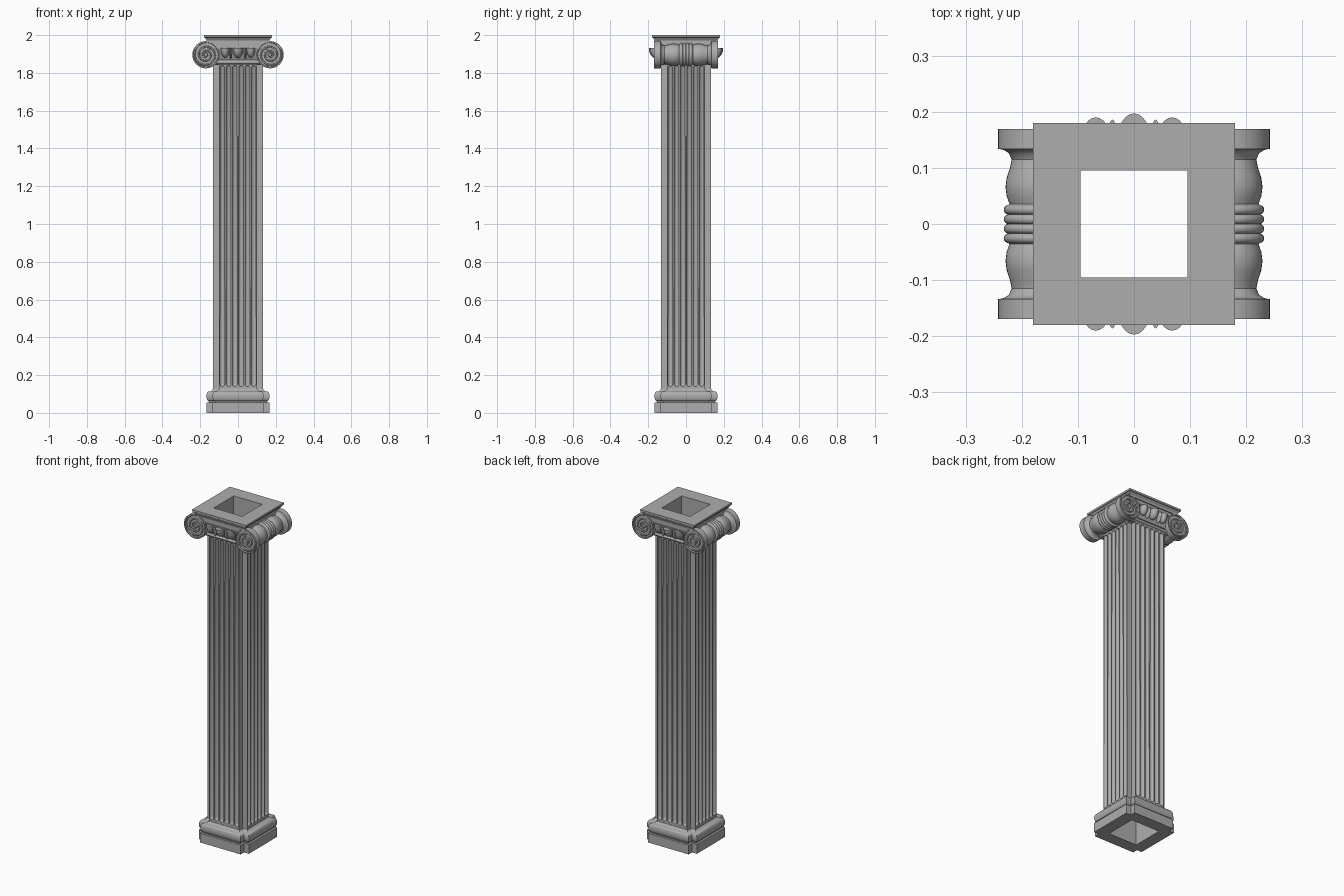
import bpy, bmesh
from math import sin, cos, pi, radians
from mathutils import Matrix, Vector

cube = bpy.data.objects.get("Cube")
if cube:
    bpy.data.objects.remove(cube, do_unlink=True)

# One stone colour for everything
stone = bpy.data.materials.new("grey_stone")
stone.use_nodes = True
stone.diffuse_color = (0.42, 0.42, 0.42, 1)
stone.node_tree.nodes["Principled BSDF"].inputs["Base Color"].default_value = (0.42, 0.42, 0.42, 1)

HOLE = 0.095      # half width of the hollow core
NOTCH = 0.032     # depth of the stepped corners


def smooth(obj):
    bpy.ops.object.select_all(action="DESELECT")
    obj.select_set(True)
    bpy.context.view_layer.objects.active = obj
    bpy.ops.object.shade_smooth_by_angle(angle=radians(35))


def finish(bm, name, shade=True):
    bmesh.ops.recalc_face_normals(bm, faces=bm.faces[:])
    mesh = bpy.data.meshes.new(name)
    bm.to_mesh(mesh)
    bm.free()
    mesh.materials.append(stone)
    obj = bpy.data.objects.new(name, mesh)
    bpy.context.collection.objects.link(obj)
    if shade:
        smooth(obj)
    return obj


def ring(bm, half, z, notched):
    """Square outline, with stepped corners when notched."""
    c = half - NOTCH
    k = c if notched else half
    pts = []
    for q in range(4):
        turn = Matrix.Rotation(q * pi / 2, 3, "Z")
        pts += [bm.verts.new(turn @ Vector(p)) for p in ((half, c, z), (k, k, z), (c, half, z))]
    return pts


def hollow(name, profile, notched=False, shade=True):
    """Stack outlines (half width, height) around the square hollow core."""
    bm = bmesh.new()
    rings = [ring(bm, h, z, notched) for h, z in profile]
    rings += [ring(bm, HOLE, profile[i][1], False) for i in (-1, 0)]
    for a, b in zip(rings, rings[1:] + rings[:1]):
        for i in range(len(a)):
            j = (i + 1) % len(a)
            bm.faces.new((a[i], a[j], b[j], b[i]))
    return finish(bm, name, shade)


def lathe(name, profile, centre, steps=40):
    """Turn (radius, y) points about a line along y."""
    bm = bmesh.new()
    verts = [bm.verts.new((r, y, 0)) for r, y in profile]
    edges = [bm.edges.new(pair) for pair in zip(verts, verts[1:])]
    bmesh.ops.spin(bm, geom=verts + edges, cent=(0, 0, 0), axis=(0, 1, 0),
                   angle=2 * pi, steps=steps, use_duplicate=False)
    bmesh.ops.remove_doubles(bm, verts=bm.verts[:], dist=0.0001)
    bmesh.ops.translate(bm, verts=bm.verts[:], vec=centre)
    return finish(bm, name)


def box(name, centre, size):
    bm = bmesh.new()
    bmesh.ops.create_cube(bm, size=1)
    bmesh.ops.scale(bm, vec=size, verts=bm.verts[:])
    bmesh.ops.translate(bm, vec=centre, verts=bm.verts[:])
    return finish(bm, name, False)


def half_egg(name, centre, size):
    """Lower half of an ellipsoid, flat on top."""
    bm = bmesh.new()
    bmesh.ops.create_uvsphere(bm, u_segments=20, v_segments=12, radius=1)
    bmesh.ops.bisect_plane(bm, geom=bm.verts[:] + bm.edges[:] + bm.faces[:],
                           plane_co=(0, 0, 0.001), plane_no=(0, 0, 1), clear_outer=True)
    bmesh.ops.holes_fill(bm, edges=[e for e in bm.edges if e.is_boundary], sides=0)
    bmesh.ops.scale(bm, vec=size, verts=bm.verts[:])
    bmesh.ops.translate(bm, vec=centre, verts=bm.verts[:])
    return finish(bm, name)


# Base: plinth and torus moulding
hollow("plinth", [(0.167, 0), (0.167, 0.056)], notched=True, shade=False)
torus = [(0.156 + 0.011 * cos(a), 0.088 + 0.025 * sin(a))
         for a in [radians(-90 + 180 * i / 10) for i in range(11)]]
hollow("base_torus", [(0.154, 0.056)] + torus
       + [(0.145, 0.114), (0.137, 0.119), (0.134, 0.126)], notched=True)

# Shaft with round-ended flutes cut into each side
shaft = hollow("shaft", [(0.132, 0.126), (0.132, 1.85)], notched=True, shade=False)
bm = bmesh.new()
COUNT, RADIUS, LOW, HIGH = 6, 0.0135, 0.14, 1.84
for side in range(4):
    turn = Matrix.Rotation(side * pi / 2, 4, "Z")
    for i in range(COUNT):
        x = (i - (COUNT - 1) / 2) * 0.2 / COUNT
        capsule = bmesh.ops.create_uvsphere(bm, u_segments=16, v_segments=8, radius=RADIUS)["verts"]
        for v in capsule:
            v.co.z += HIGH - RADIUS if v.co.z > 0.0001 else LOW + RADIUS
            v.co = turn @ (v.co + Vector((x, -0.132, 0)))
cutter = finish(bm, "flute_cutter", False)
cutter.hide_render = True
cut = shaft.modifiers.new("flutes", "BOOLEAN")
cut.object = cutter
cut.operation = "DIFFERENCE"
cut.solver = "EXACT"
bpy.context.view_layer.update()
fluted = bpy.data.meshes.new_from_object(shaft.evaluated_get(bpy.context.evaluated_depsgraph_get()))
shaft.modifiers.clear()
shaft.data = fluted
bpy.data.objects.remove(cutter, do_unlink=True)
smooth(shaft)

# Capital core: neck bead, flaring echinus, channel band and top slab
bead = [(0.136 + 0.008 * cos(a), 1.856 + 0.008 * sin(a))
        for a in [radians(-90 + 30 * i) for i in range(7)]]
hollow("neck_bead", [(0.132, 1.842)] + bead + [(0.134, 1.868)])
hollow("echinus", [(0.138, 1.868), (0.142, 1.875), (0.148, 1.89), (0.156, 1.91), (0.164, 1.93)])
hollow("channel_band", [(0.163, 1.93), (0.163, 1.97)], shade=False)
hollow("top_slab", [(0.166, 1.97), (0.168, 1.976), (0.173, 1.98), (0.175, 1.986),
                    (0.18, 1.989), (0.18, 2.0)], shade=False)

# Scroll rolls: disc ends, swelling baluster and four central beads
CX, CZ = 0.17, 1.896
half = [(0, 0.167), (0.008, 0.166), (0.012, 0.161), (0.064, 0.161), (0.066, 0.169), (0.072, 0.169),
        (0.072, 0.134), (0.062, 0.132), (0.053, 0.126), (0.048, 0.115), (0.051, 0.1),
        (0.057, 0.082), (0.059, 0.066), (0.057, 0.05), (0.052, 0.036)]
beads = []
for b in range(4):
    mid = 0.0255 - b * 0.017
    beads += [(0.054 + 0.008 * sin(a), mid + 0.0085 * cos(a))
              for a in [pi * i / 8 for i in range(9)]]
profile = half + beads + [(r, -y) for r, y in reversed(half)]

for sx, side in ((1, "left"), (-1, "right")):
    lathe(side + "_scroll_roll", profile, (sx * CX, 0, CZ))
    for sy, end in ((-1, "front"), (1, "back")):
        # Raised spiral on each scroll face
        curve = bpy.data.curves.new("spiral", "CURVE")
        curve.dimensions = "3D"
        curve.bevel_depth = 0.0045
        curve.bevel_resolution = 2
        curve.use_fill_caps = True
        spline = curve.splines.new("POLY")
        n = 72
        spline.points.add(n)
        for i, p in enumerate(spline.points):
            t = i / n
            r = 0.068 - 0.056 * t ** 0.85
            a = pi / 2 - sx * t * 2.5 * 2 * pi
            p.co = (sx * CX + r * cos(a), sy * 0.164, CZ + r * sin(a), 1)
        curve.materials.append(stone)
        obj = bpy.data.objects.new(f"{end}_{side}_spiral", curve)
        bpy.context.collection.objects.link(obj)

for sy, end in ((-1, "front"), (1, "back")):
    # Rails along the channel between scrolls
    for z, part in ((1.9645, "upper"), (1.934, "lower")):
        box(f"{end}_{part}_rail", (0, sy * 0.165, z), (0.34 if z > 1.95 else 0.23, 0.008, 0.007))
    # Egg and dart ornament
    half_egg(end + "_middle_egg", (0, sy * 0.16, 1.931), (0.027, 0.037, 0.052))
    for sx, side in ((1, "left"), (-1, "right")):
        half_egg(f"{end}_{side}_egg", (sx * 0.068, sy * 0.16, 1.931), (0.023, 0.03, 0.05))
        half_egg(f"{end}_{side}_dart", (sx * 0.0385, sy * 0.16, 1.931), (0.007, 0.026, 0.058))
